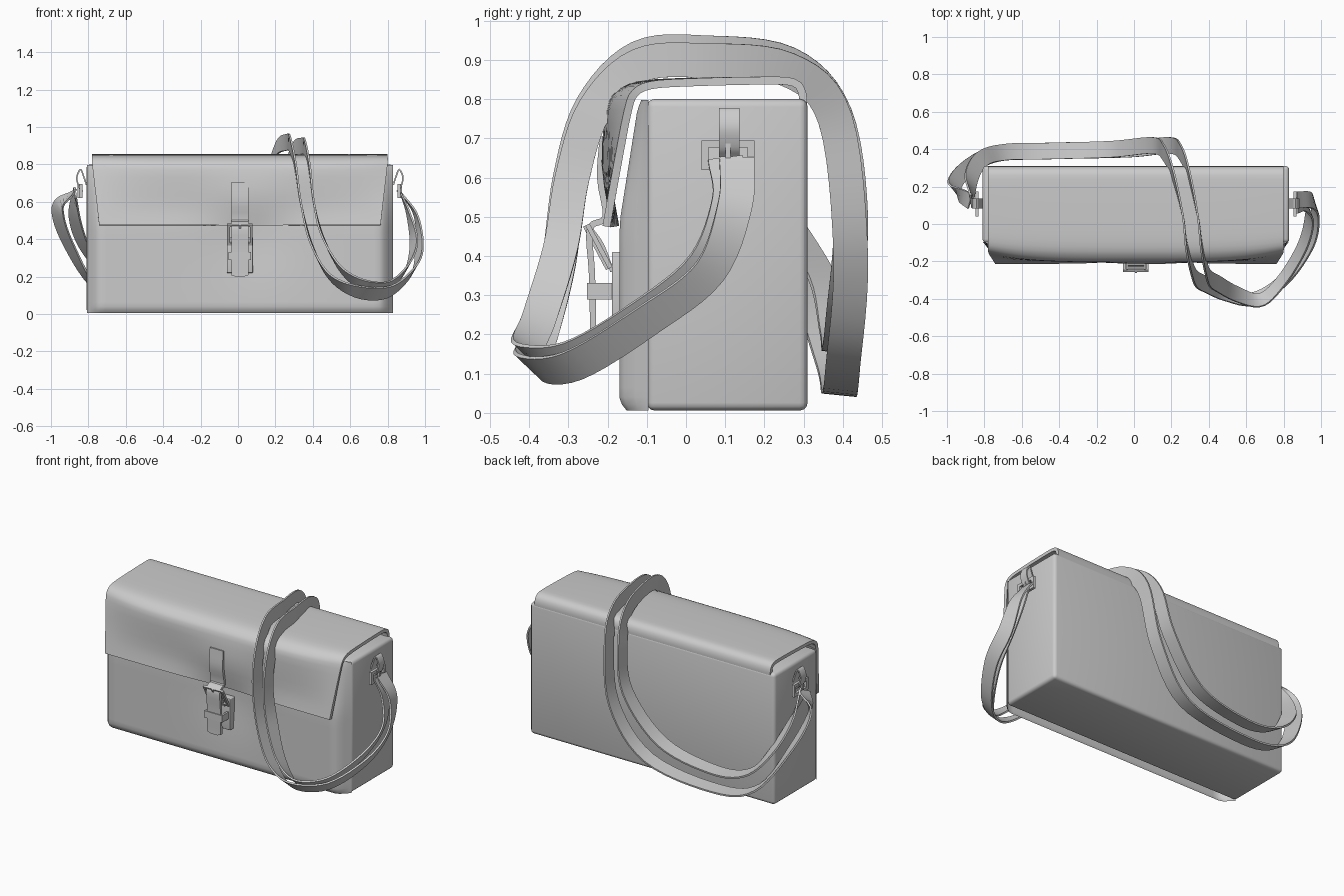
import bpy, bmesh, math
from mathutils import Vector, Matrix

if "Cube" in bpy.data.objects:
    bpy.data.objects.remove(bpy.data.objects["Cube"])

CX = 0.01  # centre line of the bag body


def finish(name, bm, thick=0, bevel=0, angle=35):
    bmesh.ops.recalc_face_normals(bm, faces=bm.faces[:])
    me = bpy.data.meshes.new(name)
    bm.to_mesh(me)
    bm.free()
    ob = bpy.data.objects.new(name, me)
    bpy.context.collection.objects.link(ob)
    if thick:
        m = ob.modifiers.new("thickness", 'SOLIDIFY')
        m.thickness, m.offset = thick, 0
    if bevel:
        m = ob.modifiers.new("bevel", 'BEVEL')
        m.width, m.segments = bevel, 3
    bpy.ops.object.select_all(action='DESELECT')
    bpy.context.view_layer.objects.active = ob
    ob.select_set(True)
    for m in list(ob.modifiers):
        bpy.ops.object.modifier_apply(modifier=m.name)
    bpy.ops.object.shade_smooth_by_angle(angle=math.radians(angle))
    return ob


def add_box(bm, c, size, rot=None):
    m = Matrix.Translation(c) @ (rot or Matrix()) @ Matrix.Diagonal((*size, 1))
    bmesh.ops.create_cube(bm, size=1, matrix=m)


def box(name, c, size, bevel=0):
    bm = bmesh.new()
    add_box(bm, c, size)
    return finish(name, bm, bevel=bevel)


def frame(name, c, w, h, t, depth, rot, prong=False):
    # rectangular ring in local XZ plane
    bm = bmesh.new()
    base = Matrix.Translation(c) @ rot
    parts = [((s * (w - t) / 2, 0, 0), (t, depth, h)) for s in (-1, 1)]
    parts += [((0, 0, s * (h - t) / 2), (w - 2 * t, depth, t)) for s in (-1, 1)]
    if prong:
        parts.append(((0, -depth * 0.7, 0), (t * 0.7, depth * 0.7, h)))
    for p, s in parts:
        add_box(bm, base @ Vector(p), s, rot)
    return finish(name, bm)


def catmull(pts, n):
    p = [Vector(a) for a in pts]
    p = [2 * p[0] - p[1]] + p + [2 * p[-1] - p[-2]]
    out = []
    for i in range(1, len(p) - 2):
        a, b, c, d = p[i - 1:i + 3]
        for k in range(n):
            t = k / n
            out.append(0.5 * (2 * b + (c - a) * t + (2 * a - 5 * b + 4 * c - d) * t * t
                              + (3 * b - a - 3 * c + d) * t ** 3))
    return out + [p[-2]]


def ribbon(name, pts, widths, half, thick, n=5, tip=False):
    # flat strap swept along a path with a chosen width direction
    path, wd = catmull(pts, n), catmull(widths, n)
    bm = bmesh.new()
    prev = None
    for i, (p, w) in enumerate(zip(path, wd)):
        t = (path[min(i + 1, len(path) - 1)] - path[max(i - 1, 0)]).normalized()
        w = (w - t * w.dot(t)).normalized()
        h = half * 0.5 if tip and i == len(path) - 1 else half
        row = [bm.verts.new(p + w * h * s) for s in (-1, 1)]
        if prev:
            bm.faces.new((prev[0], prev[1], row[1], row[0]))
        prev = row
    return finish(name, bm, thick=thick)


def grid(bm, nu, nv, f):
    v = [[bm.verts.new(f(i / nu, j / nv)) for j in range(nv + 1)] for i in range(nu + 1)]
    for i in range(nu):
        for j in range(nv):
            bm.faces.new((v[i][j], v[i + 1][j], v[i + 1][j + 1], v[i][j + 1]))


# Body: rounded box plus softly bulging front panel
box("bag_body", (CX, 0.105, 0.403), (1.64, 0.41, 0.794), 0.02)


def front_point(a, b):
    u = 2 * a - 1
    u = math.copysign(1 - (1 - abs(u)) ** 1.5, u)
    b = b * b * (3 - 2 * b)
    bulge = min(1, (1 - abs(u)) / 0.07)
    rise = min(1, b / 0.03) * min(1, (1 - b) / 0.03)
    depth = 0.075 - 0.05 * max(0, (b - 0.6) / 0.4)
    x, z = CX + u * 0.818, 0.006 + 0.792 * b
    dent = 0.025 * math.exp(-((x - 0.08) / 0.22) ** 2 - ((z - 0.42) / 0.22) ** 2)
    return (x, -0.095 - depth * bulge * (0.75 + 0.25 * rise) + dent, z)


bm = bmesh.new()
grid(bm, 40, 24, front_point)
finish("front_panel", bm)

# Flap: end profile blended into a fuller middle profile
END = [(.297, .765), (.297, .812), (.275, .842), (.2, .847), (0, .842), (-.09, .835),
       (-.13, .815), (-.148, .77), (-.175, .63), (-.203, .475)]
MID = [(.297, .765), (.297, .812), (.275, .842), (.2, .847), (0, .844), (-.12, .836),
       (-.172, .812), (-.194, .77), (-.205, .63), (-.18, .475)]
end_c = catmull([(0, *p) for p in END], 3)
mid_c = catmull([(0, *p) for p in MID], 3)


def flap_point(a, b):
    u = 2 * a - 1
    k = round(b * (len(end_c) - 1))
    wide = 1 - abs(u) ** 4
    pinch = math.exp(-((u - 0.08) / 0.3) ** 2)
    t = min(1, max(0, (end_c[k].z - 0.475) / 0.3))
    p = end_c[k].lerp(mid_c[k], wide * t + pinch * (1 - t))
    half = 0.79 - 0.037 * max(0, (0.82 - p.z) / 0.34) * (p.y < 0)
    return (CX + u * half, p.y, p.z)


bm = bmesh.new()
grid(bm, 32, len(end_c) - 1, flap_point)
finish("flap", bm, thick=0.02)

# Front closure: strap, buckle, backing plate and keeper loop
X = (1, 0, 0)
strap = [(CX, -.212, .705), (CX, -.219, .6), (CX, -.205, .5), (CX, -.245, .47),
         (CX, -.24, .36), (CX, -.237, .24), (CX, -.237, .2)]
ribbon("closure_strap", strap, [X] * 7, 0.045, 0.016, 4, tip=True)
box("closure_plate", (CX, -.166, .315), (.14, .046, .19), .004)
tilt = Matrix.Rotation(math.radians(28), 4, 'X')
frame("closure_buckle", (CX, -.222, .425), .135, .125, .014, .012, tilt, prong=True)
ribbon("buckle_holder", [(CX, -.25, .478), (CX, -.215, .43), (CX, -.188, .36)],
       [X] * 3, 0.035, 0.01)
frame("keeper_loop", (CX, -.212, .31), .12, .08, .012, .042,
      Matrix.Rotation(math.pi / 2, 4, 'X'))

# Side hardware on both ends: folded tab, square ring and prong
for side, s in (("right", 1), ("left", -1)):
    sx = lambda x: CX + s * (x - CX)
    tab = [(sx(.83), .11, .69), (sx(.845), .11, .735), (sx(.862), .11, .773),
           (sx(.882), .11, .73), (sx(.87), .11, .68), (sx(.85), .11, .655)]
    ribbon(side + "_ring_tab", tab, [(0, 1, 0)] * 6, 0.026, 0.008)
    frame(side + "_ring", (sx(.86), .107, .657), .135, .075, .018, .016,
          Matrix.Rotation(s * math.pi / 2, 4, 'Z'), prong=True)

# Shoulder strap: two edge-standing bands draped over the bag
# each list runs right ring -> front -> over the top -> back -> left ring
outer_band = [
    (.87, .13, .65), (.95, .125, .53), (.97, .06, .36), (.94, -.1, .235), (.81, -.29, .12),
    (.64, -.40, .12), (.49, -.37, .2), (.39, -.325, .38), (.335, -.295, .6),
    (.31, -.24, .78), (.28, -.12, .905), (.26, .05, .918), (.21, .26, .89),
    (.16, .38, .76), (.10, .42, .5), (-.12, .40, .24), (-.46, .39, .16),
    (-.68, .385, .2), (-.81, .35, .34), (-.87, .25, .5), (-.87, .12, .65)]
inner_band = [
    (.87, .10, .65), (.91, .11, .54), (.94, .045, .38), (.905, -.11, .25), (.80, -.29, .145),
    (.68, -.405, .15), (.55, -.375, .24), (.45, -.32, .42), (.405, -.29, .6),
    (.385, -.235, .77), (.36, -.12, .885), (.34, .05, .898), (.295, .26, .875),
    (.25, .38, .75), (.19, .42, .4), (-.03, .40, .12), (-.48, .39, .05),
    (-.74, .375, .12), (-.90, .29, .36), (-.963, .19, .56), (-.875, .12, .65)]
directions = [
    (0, -1, 0), (.15, -1, .1), (.4, -.8, .4), (.4, -.6, .7), (.3, -.6, .7),
    (.1, -.7, .65), (0, -.9, .3), (-.1, -1, .1), (0, -1, .1),
    (0, -.9, .4), (0, -.5, .85), (0, 0, 1), (0, .6, .8),
    (0, 1, .3), (0, 1, 0), (0, 1, -.1), (0, 1, -.1),
    (-.2, 1, -.1), (-.6, .8, 0), (-.6, .7, .1), (-.1, 1, .1)]
ribbon("shoulder_strap_outer", outer_band, directions, 0.044, 0.01, 6)
ribbon("shoulder_strap_inner", inner_band, directions, 0.044, 0.01, 6)
